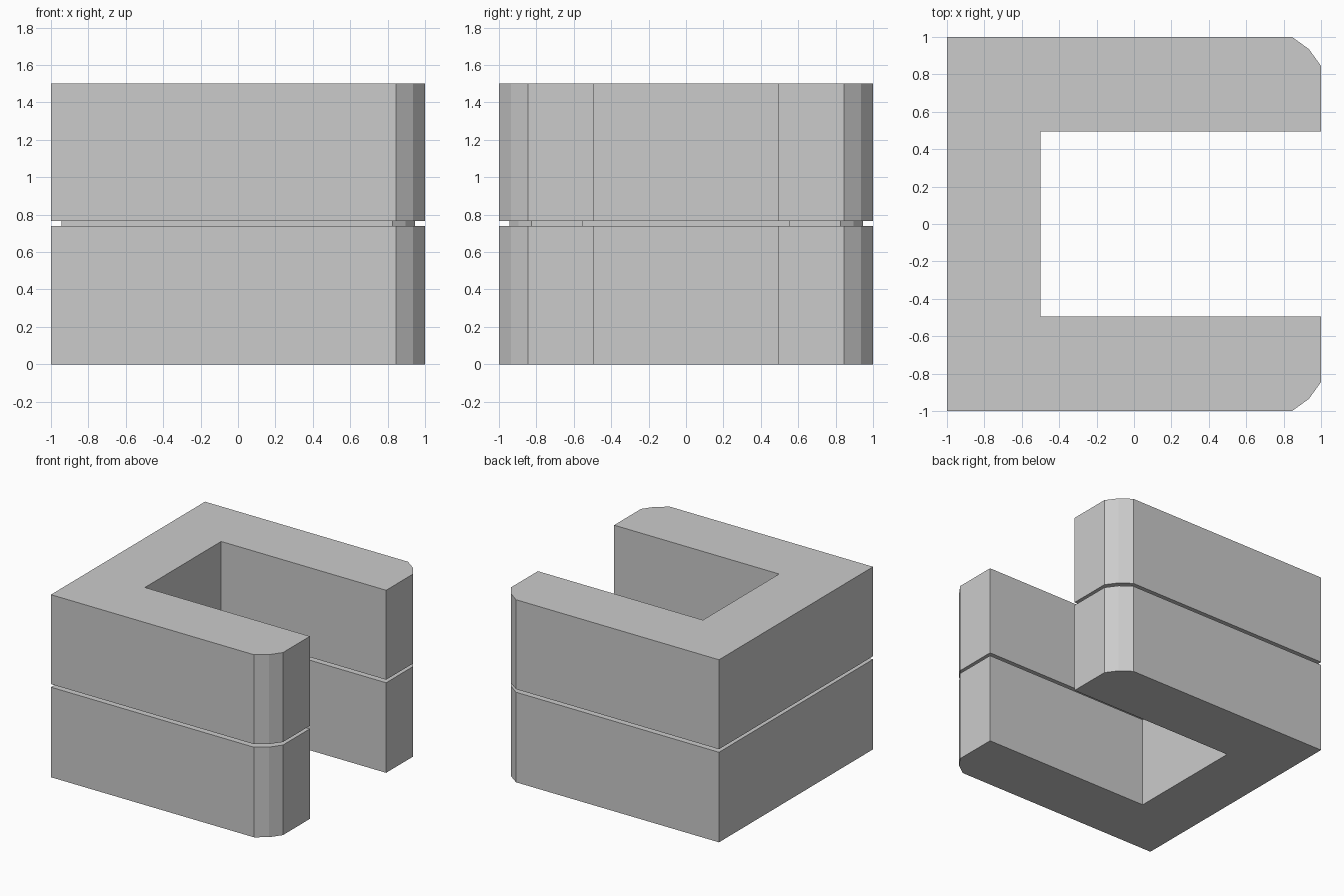
import bpy, bmesh
from mathutils import Vector

if "Cube" in bpy.data.objects:
    bpy.data.objects.remove(bpy.data.objects["Cube"])

# U-shaped footprint, counter-clockwise; upper half mirrored from lower half
half = [(-0.5, -0.495), (-1, -1), (0.845, -1), (0.935, -0.935), (1, -0.845), (1, -0.495)]
lower = half[1:] + half[:1]
outline = [Vector(p) for p in lower] + [Vector((x, -y)) for x, y in reversed(lower)]


def inset(points, d):
    """Move every edge of the outline inward by d."""
    result = []
    for i, p in enumerate(points):
        a = (p - points[i - 1]).normalized()
        b = (points[(i + 1) % len(points)] - p).normalized()
        na, nb = Vector((-a.y, a.x)), Vector((-b.y, b.x))
        result.append(p + (na + nb) * d / (1 + na.dot(nb)))
    return result


# Two storeys with a recessed joint between, lofted as one closed shell
groove = inset(outline, 0.055)
levels = [(outline, 0), (outline, 0.74), (groove, 0.74),
          (groove, 0.765), (outline, 0.765), (outline, 1.5)]
bm = bmesh.new()
rings = [[bm.verts.new((p.x, p.y, z)) for p in pts] for pts, z in levels]
n = len(outline)
for r0, r1 in zip(rings, rings[1:]):
    for i in range(n):
        j = (i + 1) % n
        bm.faces.new((r0[i], r0[j], r1[j], r1[i]))

# Flat underside and roof
bm.faces.new(rings[0][::-1])
bm.faces.new(rings[-1])
bmesh.ops.recalc_face_normals(bm, faces=bm.faces)

mesh = bpy.data.meshes.new("u_shaped_building")
bm.to_mesh(mesh)
bm.free()
bpy.context.collection.objects.link(bpy.data.objects.new("u_shaped_building", mesh))
